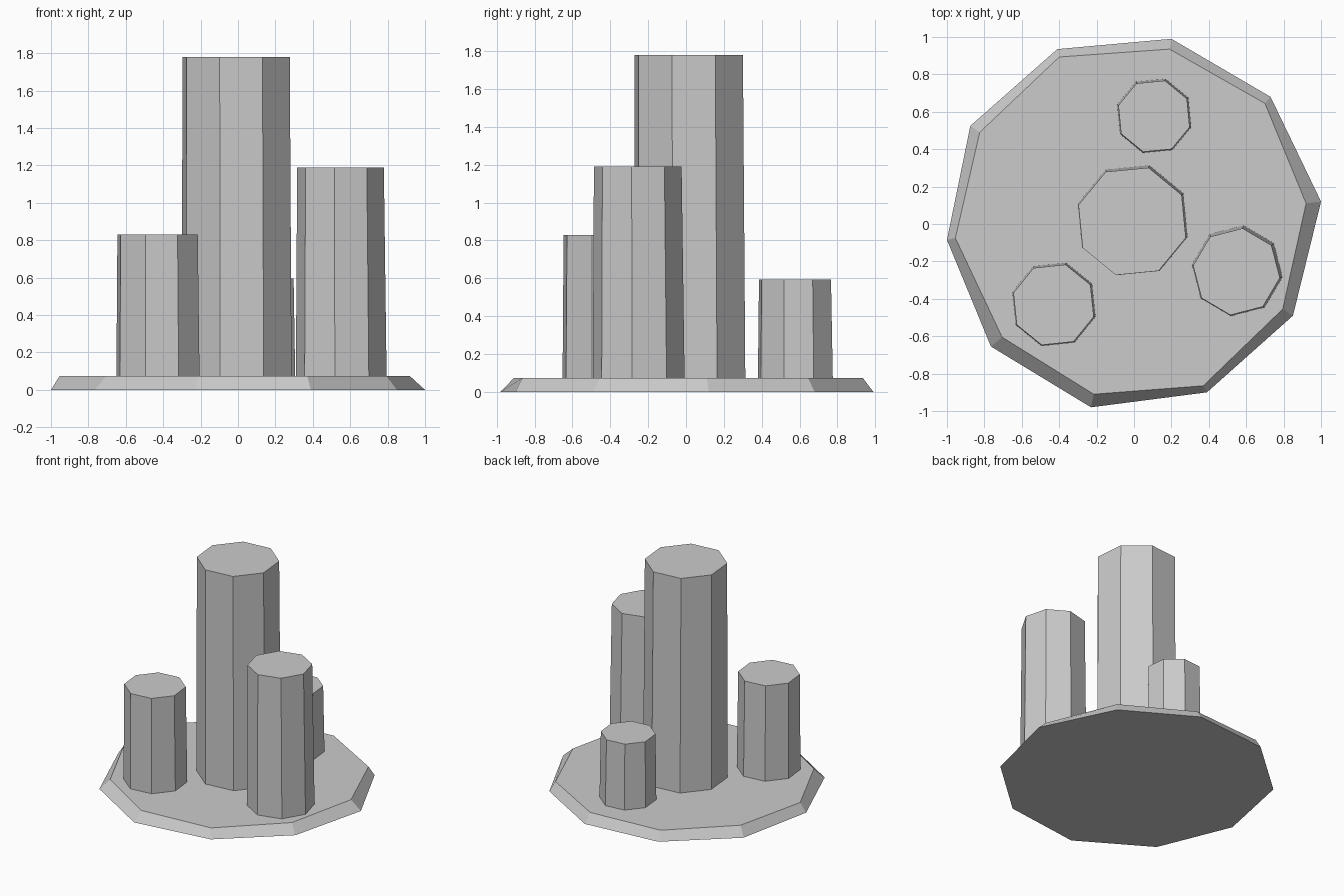
import bpy, bmesh
from math import cos, sin, radians

if "Cube" in bpy.data.objects:
    bpy.data.objects.remove(bpy.data.objects["Cube"])


def loft(name, lower, upper, z0, z1):
    """Closed flat-faced solid between two matching outlines."""
    bm = bmesh.new()
    a = [bm.verts.new((x, y, z0)) for x, y in lower]
    b = [bm.verts.new((x, y, z1)) for x, y in upper]
    n = len(a)
    bm.faces.new(a[::-1])
    bm.faces.new(b)
    for i in range(n):
        j = (i + 1) % n
        bm.faces.new((a[i], a[j], b[j], b[i]))
    bmesh.ops.recalc_face_normals(bm, faces=bm.faces[:])
    me = bpy.data.meshes.new(name)
    bm.to_mesh(me)
    bm.free()
    ob = bpy.data.objects.new(name, me)
    bpy.context.collection.objects.link(ob)
    return ob


def octagon(cx, cy, r, phase):
    return [(cx + r * cos(radians(phase + 45 * i)),
             cy + r * sin(radians(phase + 45 * i))) for i in range(8)]


# ten-sided, slightly uneven base slab with sloping rim
outer = [(1.0, .12), (.73, .68), (.20, .99), (-.41, .935), (-.875, .525),
         (-1.0, -.085), (-.765, -.655), (-.23, -.98), (.39, -.90), (.85, -.49)]
inner = [(.92, .11), (.70, .645), (.19, .935), (-.40, .893), (-.825, .49),
         (-.955, -.075), (-.705, -.605), (-.215, -.91), (.37, -.865), (.795, -.455)]
base_top = 0.073
loft("base", outer, inner, 0, base_top)

# octagonal columns, a little narrower at the top
# name: lower centre, lower radius, upper centre, upper radius, phase, height
columns = {
    "central_column": (-.007, .02, .307, -.01, .014, .30, 28, 1.78),
    "right_column": (.552, -.25, .245, .548, -.255, .234, 37, 1.19),
    "left_column": (-.428, -.43, .232, -.43, -.432, .224, 28.5, .83),
    "back_column": (.108, .578, .207, .107, .576, .199, 28, .595),
}
for name, (x0, y0, r0, x1, y1, r1, phase, top) in columns.items():
    loft(name, octagon(x0, y0, r0, phase), octagon(x1, y1, r1, phase),
         base_top - 0.01, top)
